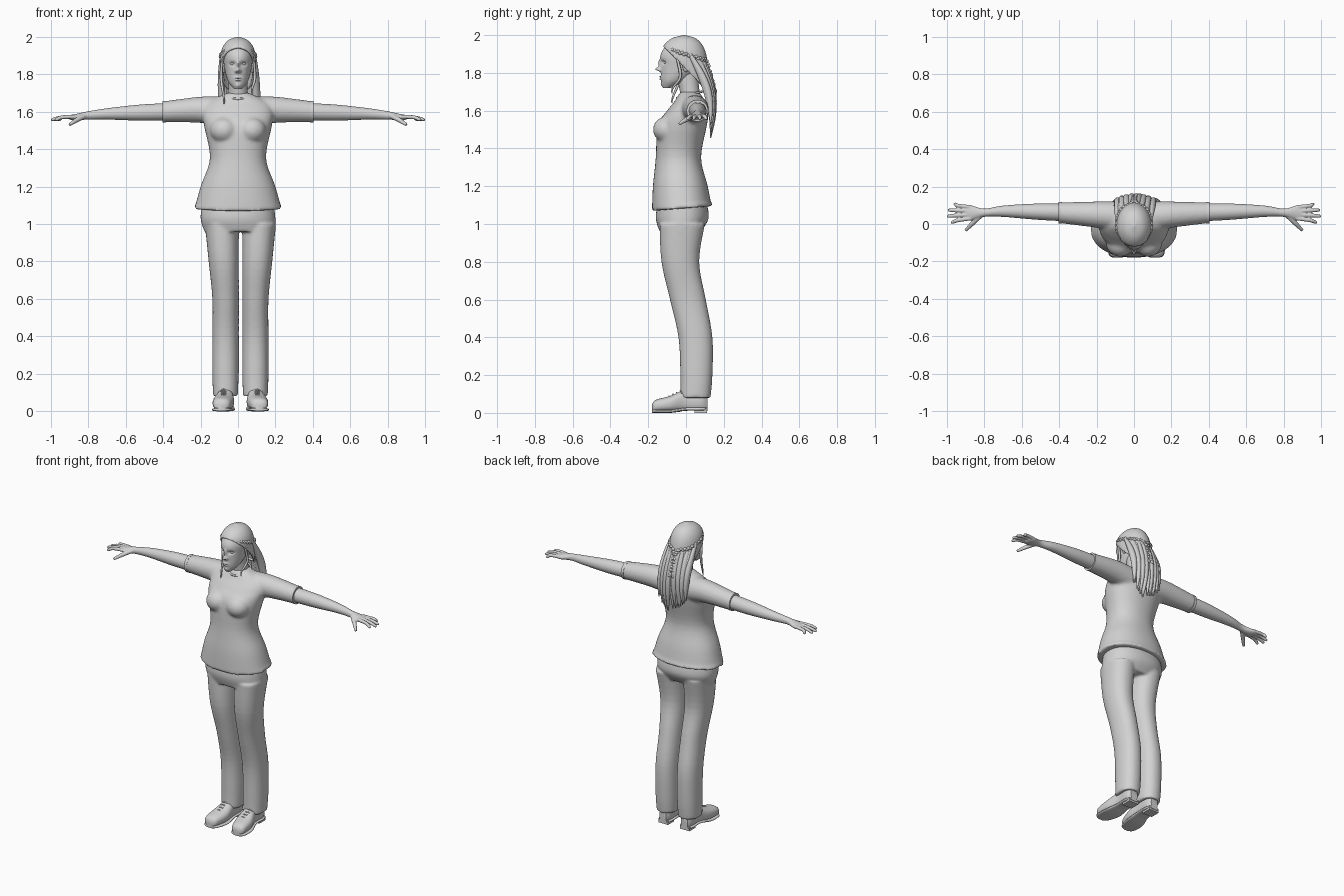
import bpy, bmesh, math, random
from mathutils import Vector, Matrix

if bpy.data.objects.get("Cube"):
    bpy.data.objects.remove(bpy.data.objects["Cube"], do_unlink=True)
random.seed(4)
X, Y, Z = Vector((1, 0, 0)), Vector((0, 1, 0)), Vector((0, 0, 1))
SIDES = {"right": -1, "left": 1}
LEG_MIDDLE = .013  # the legs stand slightly to the left

grey = bpy.data.materials.new("plain_grey")
grey.use_nodes = True
grey.diffuse_color = (.65, .65, .65, 1)
grey.node_tree.nodes["Principled BSDF"].inputs["Base Color"].default_value = grey.diffuse_color


def spline(rows, steps):
    """Catmull-Rom interpolation of whole rows."""
    rows = [Vector(row) for row in rows]
    result = []
    for i in range(len(rows) - 1):
        before, start, end = rows[max(i - 1, 0)], rows[i], rows[i + 1]
        after = rows[min(i + 2, len(rows) - 1)]
        for j in range(steps):
            t = j / steps
            slope_a, slope_b, gap = (end - before) / 2, (after - start) / 2, end - start
            result.append(start + slope_a * t + (gap * 3 - slope_a * 2 - slope_b) * t ** 2
                          + (slope_a + slope_b - gap * 2) * t ** 3)
    return result + [rows[-1]]


def sweep(bm, rows, axis=None, ref=X, sides=32, power=2, steps=5):
    """Skin rings given as (x, y, z, radius along ref, other radius if it differs)."""
    rows = spline([tuple(row) + tuple(row[-1:]) * (5 - len(row)) for row in rows], steps)
    rings = []
    for i, row in enumerate(rows):
        centre = Vector(row[:3])
        ahead, behind = rows[min(i + 1, len(rows) - 1)], rows[max(i - 1, 0)]
        tangent = axis or (Vector(ahead[:3]) - Vector(behind[:3])).normalized()
        across = (ref - tangent * ref.dot(tangent)).normalized()
        other = tangent.cross(across)
        ring = []
        for j in range(sides):
            c, s = math.cos(math.tau * j / sides), math.sin(math.tau * j / sides)
            u = math.copysign(abs(c) ** (2 / power), c) * max(row[3], .002)
            v = math.copysign(abs(s) ** (2 / power), s) * max(row[4], .002)
            ring.append(bm.verts.new(centre + across * u + other * v))
        rings.append(ring)
    for low, high in zip(rings, rings[1:]):
        for j in range(sides):
            bm.faces.new((low[j], low[j - 1], high[j - 1], high[j]))
    bm.faces.new(rings[0])
    bm.faces.new(rings[-1][::-1])
    return [vert for ring in rings for vert in ring]


def placed(place, size):
    return Matrix.Translation(place) @ Matrix.Diagonal((*size, 1))


def ball(bm, place, size):
    bmesh.ops.create_uvsphere(bm, u_segments=24, v_segments=16, radius=1, matrix=placed(place, size))


def make(name, bm, voxel=0, smoothing=0):
    """Turn the mesh into an object, fused by remeshing when a voxel size is given."""
    bmesh.ops.recalc_face_normals(bm, faces=bm.faces)
    for face in bm.faces:
        face.smooth = True
    mesh = bpy.data.meshes.new(name)
    bm.to_mesh(mesh)
    bm.free()
    mesh.set_sharp_from_angle(angle=math.radians(50))
    mesh.materials.append(grey)
    part = bpy.data.objects.new(name, mesh)
    bpy.context.collection.objects.link(part)
    if voxel:
        fuse = part.modifiers.new("fuse", 'REMESH')
        fuse.mode, fuse.voxel_size, fuse.use_smooth_shade = 'VOXEL', voxel, True
        soften = part.modifiers.new("soften", 'SMOOTH')
        soften.factor, soften.iterations = .5, smoothing
    return part


# Shirt: torso, bust and sleeves fused
bm = bmesh.new()
sweep(bm, [(0, -.02, 1.07, .235, .16), (0, -.03, 1.2, .2, .145), (0, -.04, 1.35, .15, .12),
           (0, -.02, 1.52, .18, .13), (0, .01, 1.6, .19, .11), (0, .02, 1.65, .16, .08),
           (0, .02, 1.7, .06, .05)], axis=Z, sides=64, power=2.2)
for side in SIDES.values():
    ball(bm, (side * .075, -.1, 1.5), (.075, .075, .07))
    sweep(bm, [(side * .08, .04, 1.6, .08), (side * .2, .05, 1.61, .07), (side * .4, .06, 1.6, .055)],
          axis=X, ref=Y)
for vert in bm.verts:  # hem rises towards the back
    if vert.co.z < 1.1:
        vert.co.z += (vert.co.y + .17) * .08
make("shirt", bm, voxel=.009, smoothing=6)

# Collar band and sleeve cuffs
bm = bmesh.new()
turns = [math.tau * i / 24 for i in range(25)]
sweep(bm, [(.066 * math.sin(a), .02 - .068 * math.cos(a), 1.685 - .017 * math.cos(a), .006)
           for a in turns], ref=Z, sides=8, steps=2)
make("collar", bm)
bm = bmesh.new()
for side in SIDES.values():
    sweep(bm, [(side * x, .06, 1.6, .057) for x in (.385, .403)], axis=X, ref=Y)
make("sleeve_cuffs", bm)

# Trousers
bm = bmesh.new()
sweep(bm, [(0, -.02, 1.11, .19, .13), (0, -.02, 1.03, .2, .14), (.01, -.03, .96, .19, .11)],
      axis=Z, sides=48, power=2.2)
for side in SIDES.values():
    leg = [(.1, -.02, 1, .09, .12), (.09, -.03, .8, .08, .1), (.08, .01, .6, .07, .095),
           (.08, .05, .4, .07, .09), (.08, .055, .2, .07, .085), (.08, .05, .08, .066, .08)]
    sweep(bm, [(LEG_MIDDLE + side * x, *rest) for x, *rest in leg], axis=Z, power=2.2)
make("trousers", bm, voxel=.008, smoothing=5)

# Shoes with sole, heel and laces
last = [(.1, -.18, .02, .02), (.1, -.16, .045, .032), (.09, -.08, .056, .043),
        (.08, 0, .042, .06), (.08, .08, .042, .062), (.08, .113, .025, .05)]
for name, side in SIDES.items():
    bm = bmesh.new()
    shoe = [(LEG_MIDDLE + side * x, *rest) for x, *rest in last]
    upper = sweep(bm, [(x, y, height + .005, width, height) for x, y, width, height in shoe],
                  axis=Y, power=2.4)
    for vert in upper:
        vert.co.z = max(vert.co.z, .018 if vert.co.y > -.03 else .006)
    sweep(bm, [(x, y, .009 if y < -.04 else .02, width + .004, .009) for x, y, width, height in shoe],
          axis=Y, power=3)
    heel_x = LEG_MIDDLE + side * .08
    bmesh.ops.create_cube(bm, size=1, matrix=placed((heel_x, .077, .013), (.072, .066, .026)))
    for i in range(4):
        y, top = -.09 + i * .02, .09 + i * .009
        lace = [(heel_x + side * .01 + k * .026, y + abs(k) * .008, top - abs(k) * .014, .0035)
                for k in (-1, 0, 1)]
        sweep(bm, lace, ref=Y, sides=8)
    make(name + "_shoe", bm)

# Arms, palms, fingers and thumbs
for name, side in SIDES.items():
    bm = bmesh.new()
    arm = [(.34, .06, 1.6, .047), (.52, .066, 1.595, .043), (.7, .068, 1.588, .03),
           (.8, .06, 1.58, .022), (.87, .06, 1.57, .04, .017), (.9, .06, 1.57, .034, .012)]
    sweep(bm, [(side * x, *rest) for x, *rest in arm], axis=X, ref=Y)
    for i in range(4):
        root, tip = .03 + .02 * i, .01 + .032 * i
        reach = 1 - (i - 1.3) ** 2 / 80
        sweep(bm, [(side * .87, root, 1.573, .011), (side * .94, (root + tip) / 2, 1.57, .0105),
                   (side * (reach - .01), tip, 1.558, .009), (side * reach, tip, 1.555, .004)],
              ref=Y, sides=12)
    sweep(bm, [(side * .82, .045, 1.576, .014), (side * .86, .006, 1.556, .013),
               (side * .9, -.035, 1.53, .008)], ref=Z, sides=12)
    make(name + "_arm", bm, voxel=.004, smoothing=2)

# Neck
bm = bmesh.new()
sweep(bm, [(0, .03, 1.62, .06), (0, .02, 1.7, .052), (0, 0, 1.82, .05, .06)], axis=Z)
make("neck", bm)

# Head, with each feature pushed in or out around a point of the face
bm = bmesh.new()
head = sweep(bm, [(0, -.1, 1.72, .02), (0, -.065, 1.76, .052, .066), (0, -.025, 1.83, .072, .108),
                  (0, -.02, 1.9, .077, .113), (0, -.015, 1.96, .058, .076), (0, -.01, 1.985, .03, .04)],
             axis=Z, sides=128, steps=16)
features = {  # x, z, width, height, push
    "nose_bridge": (0, 1.85, .009, .02, -.013), "nose_tip": (0, 1.82, .011, .011, -.029),
    "nostril": (.012, 1.815, .007, .007, -.01), "eye_socket": (.03, 1.855, .016, .011, .014),
    "upper_lip": (0, 1.779, .018, .004, -.01), "lower_lip": (0, 1.768, .015, .004, -.01),
    "chin": (0, 1.738, .016, .012, -.007)}
for vert in head:
    if vert.co.y < -.04:
        vert.co.y += sum(push * math.exp(-((abs(vert.co.x) - x) / width) ** 2
                                         - ((vert.co.z - z) / height) ** 2)
                         for x, z, width, height, push in features.values())
make("head", bm)
for name, place, size in (("eyes", (.03, -.104, 1.855), (.013, .013, .011)),
                          ("ears", (.077, 0, 1.835), (.01, .018, .03))):
    bm = bmesh.new()
    for side in SIDES.values():
        ball(bm, (side * place[0], *place[1:]), size)
    make(name, bm)

# Hair cap, cut clear of the face
bm = bmesh.new()
sweep(bm, [(0, .05, 1.72, .08, .07), (0, 0, 1.85, .095, .115), (0, -.014, 1.93, .088, .11),
           (0, -.012, 1.98, .054, .068), (0, -.01, 2, .005)], axis=Z, sides=64)
bmesh.ops.recalc_face_normals(bm, faces=bm.faces)
bmesh.ops.bisect_plane(bm, geom=bm.verts[:] + bm.edges[:] + bm.faces[:], dist=.0001,
                       plane_co=(0, -.02, 1.84), plane_no=(0, 1, 1), clear_inner=True)
shell = make("hair_cap", bm).modifiers.new("thickness", 'SOLIDIFY')
shell.thickness, shell.offset = .012, -1

# Long loose locks down the back, in two layers
bm = bmesh.new()
for layer, count in enumerate((11, 8)):
    for i in range(count):
        across = 2 * i / (count - 1) - 1
        middle = 1 - across ** 2
        stray = random.uniform(-.02, .02)
        length = .36 + .07 * middle + stray
        lock = []
        for t in (0, .25, .5, .75, 1):
            bulge = math.sin(math.pi * t) * (.03 + layer * .008)
            lock.append((across * .088 + t * (stray + .01), .02 + .11 * t + .06 * middle * (1 - t) + bulge,
                         1.9 - length * t, .02 * math.sin(math.pi * (.15 + .8 * t))))
        sweep(bm, lock, sides=10)
make("hair_locks", bm)

# Braids from the temples, and thin strands beside the face
bm = bmesh.new()
for side in SIDES.values():
    rope = spline([(side * .07, -.07, 1.92), (side * .092, -.01, 1.9), (side * .07, .075, 1.875),
                   (side * .01, .115, 1.85), (side * .012, .155, 1.7)], 7)
    for i, place in enumerate(rope):
        ball(bm, place + Z * .003 * (-1) ** i, (.011, .01, .009))
make("braids", bm)
bm = bmesh.new()
for side, low in ((-1, 1.64), (1, 1.69)):
    sweep(bm, [(side * .085, -.045, 1.87, .007), (side * .09, -.03, 1.78, .008),
               (side * .075, -.07, low + .03, .005), (side * .076, -.075, low, .002)], sides=8)
make("face_strands", bm)
